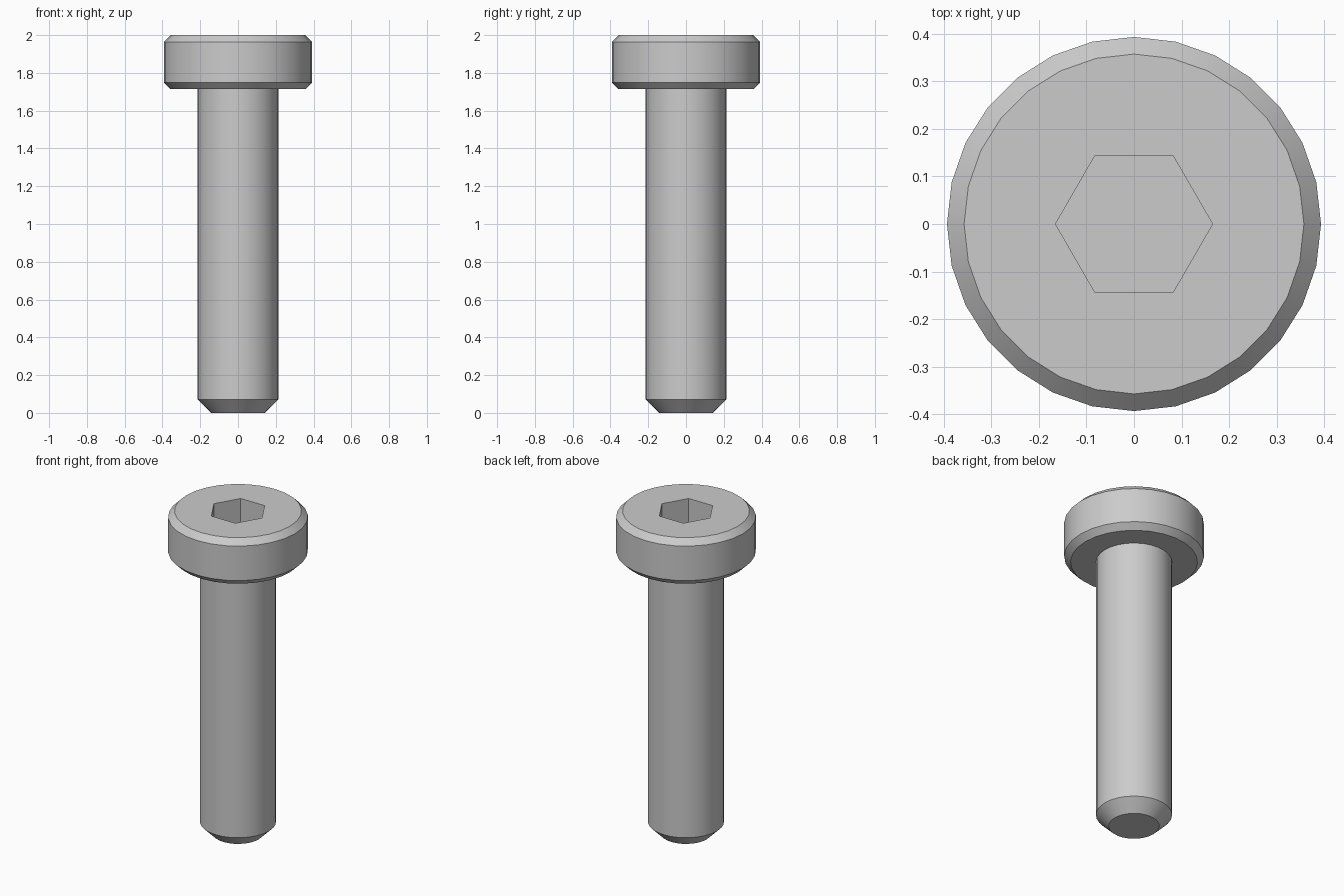
import bpy, bmesh, math

SEGMENTS = 28
HEAD_R, SHAFT_R = 0.393, 0.214
HEAD_BOTTOM, TOP = 1.714, 2.0
BEVEL, TIP = 0.036, 0.0714
SOCKET_R, SOCKET_DEPTH = 0.165, 0.214

cube = bpy.data.objects.get("Cube")
if cube:
    bpy.data.objects.remove(cube, do_unlink=True)

steel = bpy.data.materials.new("grey steel")
steel.use_nodes = True
colour = (0.6, 0.6, 0.6, 1)
steel.diffuse_color = colour
steel.node_tree.nodes["Principled BSDF"].inputs["Base Color"].default_value = colour


def ring(bm, radius, z, sides=SEGMENTS):
    step = 2 * math.pi / sides
    return [bm.verts.new((radius * math.cos(i * step), radius * math.sin(i * step), z))
            for i in range(sides)]


def loft(bm, rings):
    """Join each ring to the next with a band of quads."""
    for low, high in zip(rings, rings[1:]):
        n = len(low)
        for i in range(n):
            j = (i + 1) % n
            bm.faces.new((low[i], low[j], high[j], high[i]))


def finish(bm, name):
    bmesh.ops.recalc_face_normals(bm, faces=bm.faces)
    mesh = bpy.data.meshes.new(name)
    bm.to_mesh(mesh)
    bm.free()
    mesh.materials.append(steel)
    obj = bpy.data.objects.new(name, mesh)
    bpy.context.collection.objects.link(obj)
    bpy.ops.object.select_all(action='DESELECT')
    obj.select_set(True)
    bpy.context.view_layer.objects.active = obj
    bpy.ops.object.shade_smooth_by_angle(angle=math.radians(25))


# Shaft with a chamfered tip, open where it meets the head
bm = bmesh.new()
rings = [ring(bm, r, z) for r, z in
         ((SHAFT_R - TIP, 0), (SHAFT_R, TIP), (SHAFT_R, HEAD_BOTTOM))]
loft(bm, rings)
bm.faces.new(rings[0])
finish(bm, "shaft")

# Head with both rims chamfered
bm = bmesh.new()
rings = [ring(bm, r, z) for r, z in
         ((SHAFT_R, HEAD_BOTTOM), (HEAD_R - BEVEL, HEAD_BOTTOM),
          (HEAD_R, HEAD_BOTTOM + BEVEL), (HEAD_R, TOP - BEVEL),
          (HEAD_R - BEVEL, TOP))]
loft(bm, rings)

# Hexagonal socket sunk into the head
socket = [ring(bm, SOCKET_R, z, 6) for z in (TOP, TOP - SOCKET_DEPTH)]
loft(bm, socket)
bm.faces.new(socket[1])

# Flat top face around the socket
edges = [e for e in bm.edges if all(v.co.z > TOP - 0.001 for v in e.verts)]
bmesh.ops.triangle_fill(bm, edges=edges, use_beauty=True, normal=(0, 0, 1))
finish(bm, "head")
